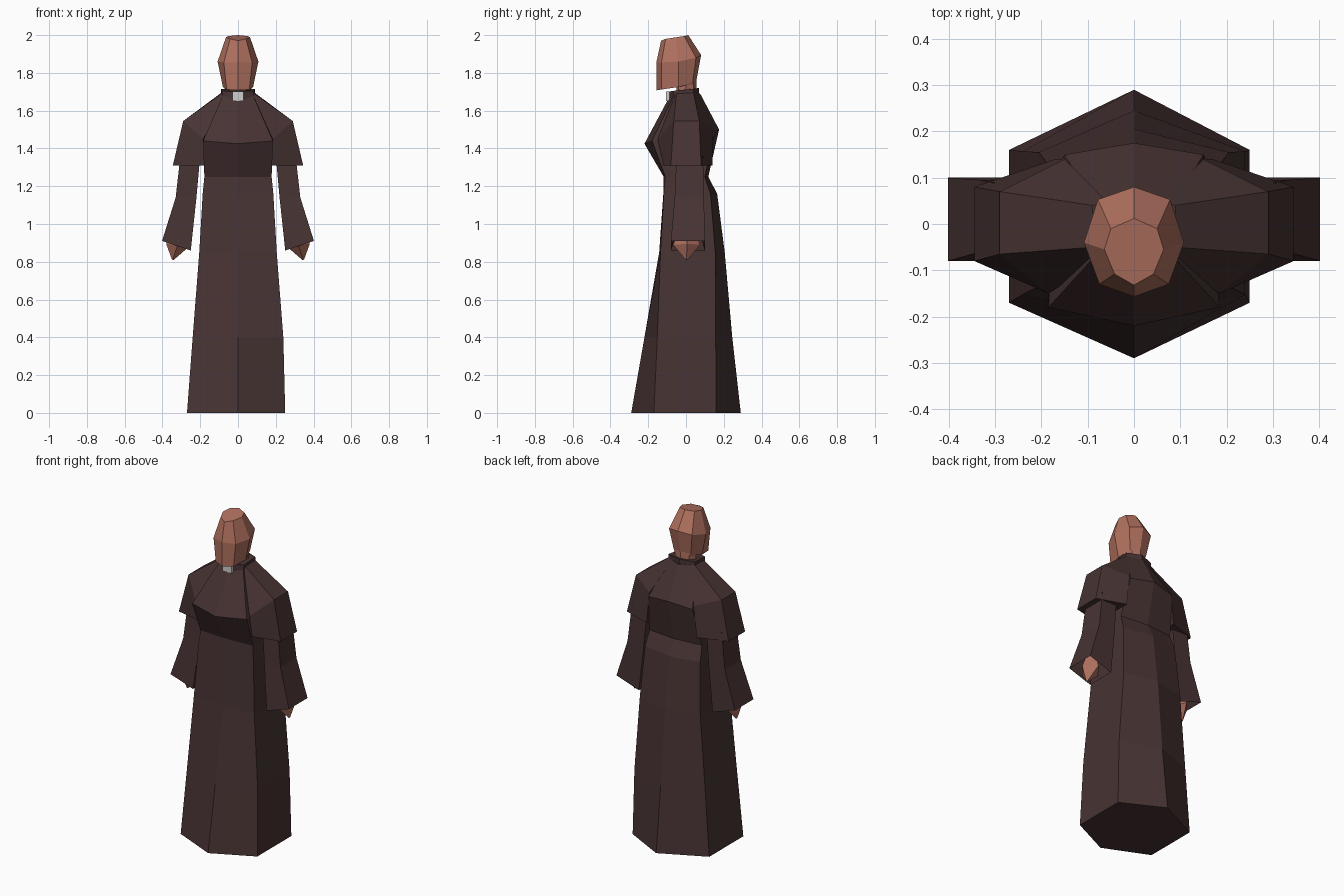
import bpy, bmesh


def material(name, rgb):
    m = bpy.data.materials.new(name)
    m.diffuse_color = (*rgb, 1)
    return m


CLOTH = material("dark brown cloth", (0.064, 0.033, 0.033))
SKIN = material("skin", (0.44, 0.165, 0.115))
WHITE = material("collar white", (0.62, 0.62, 0.62))


def loft(name, rings, mat, mirror=False):
    """Skin a stack of closed rings, cap both ends; mirror adds an x-flipped twin."""
    bm = bmesh.new()
    for s in ((1, -1) if mirror else (1,)):
        vs = [[bm.verts.new((s * x, y, z)) for x, y, z in r] for r in rings]
        n = len(rings[0])
        for a, b in zip(vs, vs[1:]):
            for i in range(n):
                j = (i + 1) % n
                bm.faces.new((a[i], a[j], b[j], b[i]))
        bm.faces.new(vs[0])
        bm.faces.new(vs[-1])
    bmesh.ops.recalc_face_normals(bm, faces=bm.faces)
    me = bpy.data.meshes.new(name)
    bm.to_mesh(me)
    bm.free()
    me.materials.append(mat)
    ob = bpy.data.objects.new(name, me)
    bpy.context.collection.objects.link(ob)
    return ob


def hexa(f, rf, rb, b, dx=0):
    """Hexagon ring: front (y,z), front corner (x,y,z), back corner (x,y,z), back (y,z)."""
    return [(0, *f), rf, rb, (0, *b),
            (-rb[0] - dx, *rb[1:]), (-rf[0] - dx, *rf[1:])]


def level(z, x, fy, cy, by, bb, dx=0):
    return hexa((fy, z), (x, cy, z), (x, by, z), (bb, z), dx)


# robe with torso, hem to neck
loft("robe", [
    level(0, .25, -.29, -.17, .16, .29, .02),
    level(.4, .24, -.22, -.152, .157, .245),
    level(.85, .205, -.142, -.135, .155, .205),
    level(1.16, .187, -.12, -.118, .13, .165),
    level(1.25, .178, -.118, -.11, .10, .118),
    hexa((-.22, 1.425), (.185, -.18, 1.44), (.15, .15, 1.48), (.175, 1.5)),
    hexa((-.10, 1.65), (.08, -.065, 1.68), (.085, .04, 1.69), (.075, 1.69)),
], CLOTH)

# short shoulder capes
loft("shoulder_cape", [
    [(.06, -.07, 1.67), (.088, -.05, 1.69), (.088, .04, 1.695), (.06, .05, 1.69)],
    [(.185, -.15, 1.45), (.29, -.065, 1.545), (.29, .07, 1.545), (.15, .14, 1.5)],
    [(.17, -.12, 1.31), (.345, -.08, 1.31), (.345, .08, 1.31), (.17, .14, 1.31)],
], CLOTH, True)


def sleeve_ring(xi, xo, y0, y1, zi, zo):
    return [(xi, y0, zi), (xo, y0, zo), (xo, y1, zo), (xi, y1, zi)]


# flared sleeves, hollow at the cuff
loft("sleeve", [
    sleeve_ring(.20, .305, -.05, .09, 1.36, 1.36),
    sleeve_ring(.22, .33, -.06, .095, 1.14, 1.14),
    sleeve_ring(.25, .402, -.08, .10, .86, .91),
    sleeve_ring(.26, .35, -.045, .07, .98, 1.0),
], CLOTH, True)

# pointed hands
loft("hand", [
    [(.28, 0, .98), (.315, -.035, .98), (.345, 0, .98), (.315, .04, .98)],
    [(.265, .005, .875), (.32, -.068, .89), (.38, .005, .895), (.32, .075, .89)],
    [(.34, .003, .81), (.345, -.003, .812), (.35, .003, .812), (.345, .008, .81)],
], SKIN, True)

# standing neck band, higher at the back
loft("neck_band", [
    hexa((-.10, 1.64), (.085, -.065, 1.66), (.09, .04, 1.66), (.07, 1.66)),
    hexa((-.10, 1.70), (.085, -.065, 1.705), (.09, .04, 1.715), (.07, 1.72)),
], CLOTH)

# white tab at the throat
loft("collar_tab", [
    [(-.03, -.106, z), (.03, -.106, z), (.03, -.08, z), (-.03, -.08, z)]
    for z in (1.652, 1.702)
], WHITE)


def octa(f, a, b, c, d):
    """Eight-sided ring: front (y,z), three side corners (x,y,z), back (y,z)."""
    right = [a, b, c]
    return [(0, *f)] + right + [(0, *d)] + [(-x, y, z) for x, y, z in reversed(right)]


# faceted head, with underside sloping into the neck
loft("head", [
    octa((-.05, 1.64), (.04, -.04, 1.64), (.065, 0, 1.64), (.045, .04, 1.64), (.055, 1.64)),
    octa((-.05, 1.73), (.04, -.04, 1.73), (.068, 0, 1.735), (.048, .04, 1.74), (.055, 1.74)),
    octa((-.155, 1.708), (.06, -.13, 1.712), (.08, -.04, 1.725), (.058, .035, 1.75), (.056, 1.765)),
    octa((-.157, 1.855), (.075, -.13, 1.855), (.108, -.04, 1.86), (.078, .053, 1.88), (.08, 1.895)),
    octa((-.132, 1.97), (.042, -.108, 1.98), (.064, -.055, 1.988), (.05, -.01, 1.995), (.012, 2.0)),
], SKIN)
